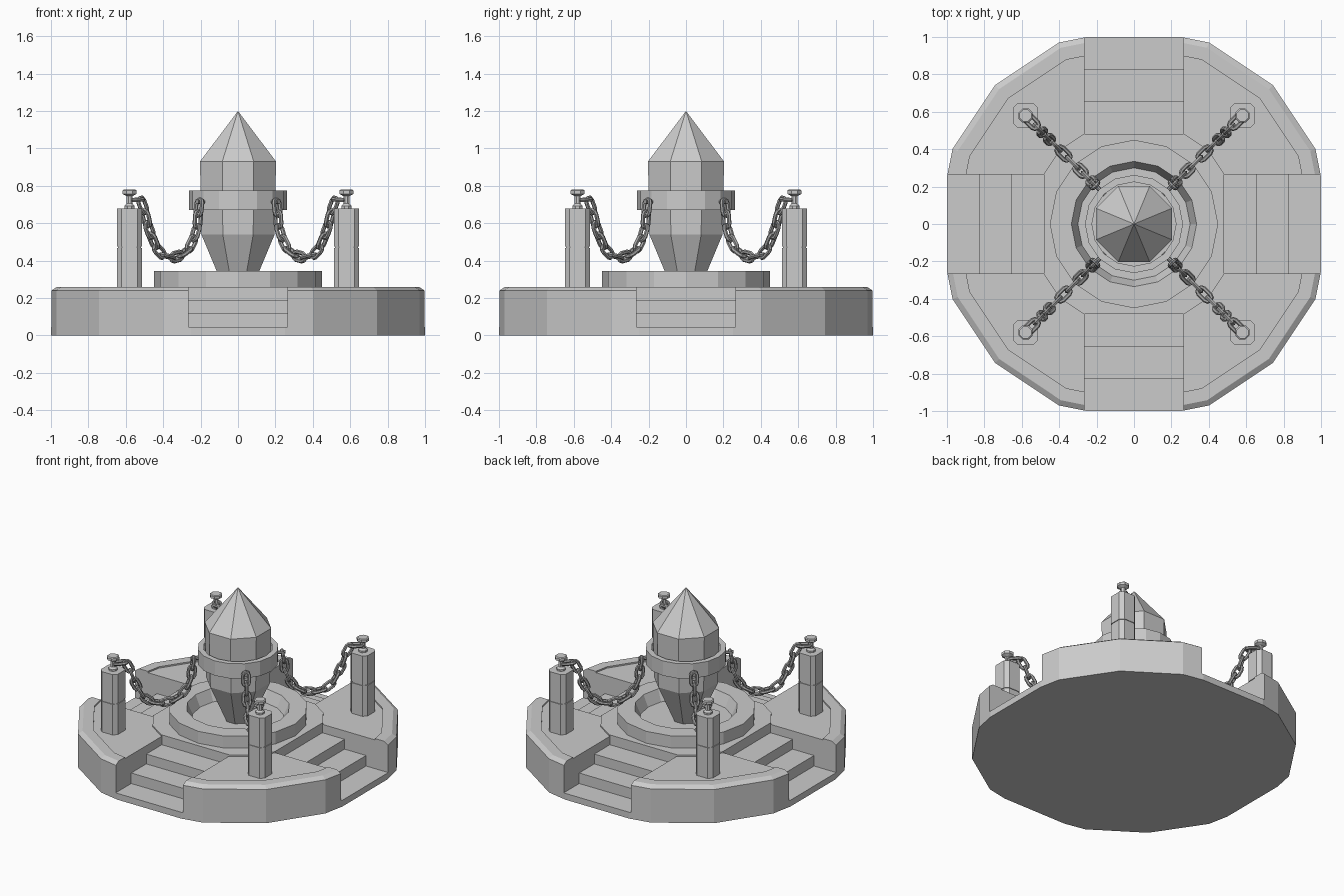
import bpy
import bmesh
from math import cos, sin, pi, radians
from mathutils import Matrix, Vector

cube = bpy.data.objects.get("Cube")
if cube:
    bpy.data.objects.remove(cube, do_unlink=True)


def material(name, value):
    mat = bpy.data.materials.new(name)
    mat.use_nodes = True
    colour = (value, value, value, 1)
    mat.diffuse_color = colour
    mat.node_tree.nodes["Principled BSDF"].inputs["Base Color"].default_value = colour
    return mat


stone = material("grey stone", 0.6)
iron = material("grey iron", 0.37)


def finish(name, bm, mat):
    """Make an object whose faces all point outward."""
    bmesh.ops.recalc_face_normals(bm, faces=bm.faces)
    if bm.calc_volume(signed=True) < 0:
        bmesh.ops.reverse_faces(bm, faces=bm.faces)
    mesh = bpy.data.meshes.new(name)
    bm.to_mesh(mesh)
    bm.free()
    mesh.materials.append(mat)
    obj = bpy.data.objects.new(name, mesh)
    bpy.context.collection.objects.link(obj)
    return obj


def lathe(bm, profile, sides, turn=0.0, origin=(0, 0), closed=False):
    """Spin (radius, height) points into rings; radius 0 makes a pole."""
    rings = []
    for r, z in profile:
        count = sides if r else 1
        rings.append([bm.verts.new((origin[0] + r * cos(turn + 2 * pi * i / sides),
                                    origin[1] + r * sin(turn + 2 * pi * i / sides), z))
                      for i in range(count)])
    pairs = list(zip(rings, rings[1:]))
    if closed:
        pairs.append((rings[-1], rings[0]))
    for a, b in pairs:
        for i in range(sides):
            j = (i + 1) % sides
            if len(a) == 1:
                bm.faces.new((a[0], b[j], b[i]))
            elif len(b) == 1:
                bm.faces.new((a[i], a[j], b[0]))
            else:
                bm.faces.new((a[i], a[j], b[j], b[i]))


# Platform with raised rim, sunken floor, central plinth and bowl
bm = bmesh.new()
lathe(bm, [(0, 0), (1.05, 0), (1.05, 0.24), (1.02, 0.26), (0.95, 0.26), (0.95, 0.25),
           (0.56, 0.25), (0.56, 0.26), (0.45, 0.26), (0.45, 0.345), (0.335, 0.345),
           (0.3, 0.265), (0, 0.265)], 16)
platform = finish("platform", bm, stone)

# Four stairways cut into the platform
steps = [(1, -0.1), (1, 0.045), (0.825, 0.045), (0.825, 0.12), (0.655, 0.12),
         (0.655, 0.19), (0.48, 0.19), (0.48, 0.3), (1.2, 0.3), (1.2, -0.1)]
bm = bmesh.new()
ends = [[bm.verts.new((x, y, z)) for y, z in steps] for x in (-0.265, 0.265)]
for end in ends:
    bm.faces.new(end)
for i in range(len(steps)):
    bm.faces.new((ends[0][i - 1], ends[0][i], ends[1][i], ends[1][i - 1]))
cutter = finish("stair_cutter", bm, stone)
cutter.hide_render = True
bpy.context.view_layer.objects.active = platform
for k in range(4):
    cutter.rotation_euler.z = k * pi / 2
    bpy.context.view_layer.update()
    cut = platform.modifiers.new("stairs", "BOOLEAN")
    cut.operation, cut.solver, cut.object = "DIFFERENCE", "EXACT", cutter
    bpy.ops.object.modifier_apply(modifier=cut.name)
bpy.data.objects.remove(cutter, do_unlink=True)

# Pointed crystal standing in the bowl
bm = bmesh.new()
lathe(bm, [(0, 0.26), (0.085, 0.26), (0.212, 0.54), (0.22, 0.93), (0, 1.2)], 8, pi / 8)
finish("crystal", bm, stone)

# Open collar around the crystal
bm = bmesh.new()
lathe(bm, [(0.225, 0.67), (0.262, 0.67), (0.262, 0.775), (0.225, 0.775)], 16, closed=True)
finish("collar", bm, stone)


def post(bm, x, y):
    """Chamfered square column with a fine joint halfway up."""
    outline = [(0.067, 0.042), (0.042, 0.067), (-0.042, 0.067), (-0.067, 0.042),
               (-0.067, -0.042), (-0.042, -0.067), (0.042, -0.067), (0.067, -0.042)]
    levels = [(0.23, 1), (0.468, 1), (0.468, 0.93), (0.476, 0.93), (0.476, 1), (0.68, 1)]
    rings = [[bm.verts.new((x + a * s, y + b * s, z)) for a, b in outline] for z, s in levels]
    for low, high in zip(rings, rings[1:]):
        for i in range(8):
            j = (i + 1) % 8
            bm.faces.new((low[i], low[j], high[j], high[i]))
    bm.faces.new(rings[0])
    bm.faces.new(rings[-1])


def tube(bm, points, radius, normal, sides=6):
    """Sweep a round wire around a closed flat loop."""
    rings = []
    for i, p in enumerate(points):
        along = (points[(i + 1) % len(points)] - points[i - 1]).normalized()
        out = along.cross(normal)
        rings.append([bm.verts.new(p + radius * (cos(2 * pi * k / sides) * out
                                                 + sin(2 * pi * k / sides) * normal))
                      for k in range(sides)])
    for i, ring in enumerate(rings):
        nxt = rings[(i + 1) % len(rings)]
        for k in range(sides):
            m = (k + 1) % sides
            bm.faces.new((ring[k], ring[m], nxt[m], nxt[k]))


def link(bm, centre, along, across, normal, straight=0.024, bend=0.022, wire=0.0115):
    points = []
    for i in range(10):
        angle = -pi / 2 + pi * (i % 5) / 4 + (pi if i > 4 else 0)
        shift = straight if i < 5 else -straight
        points.append(centre + along * (shift + bend * cos(angle)) + across * bend * sin(angle))
    tube(bm, points, wire, normal)


# Sagging chain path as (distance from centre, height)
sag = [(0.81, 0.725), (0.73, 0.71), (0.67, 0.565), (0.595, 0.45), (0.48, 0.42),
       (0.375, 0.465), (0.315, 0.565), (0.3, 0.66), (0.29, 0.72)]


def sample_path(controls, count):
    """Evenly spaced positions and directions along the path."""
    pts = [Vector((r, 0, z)) for r, z in controls]
    pts = [pts[0] * 2 - pts[1]] + pts + [pts[-1] * 2 - pts[-2]]
    fine = []
    for a, b, c, d in zip(pts, pts[1:], pts[2:], pts[3:]):
        for i in range(20):
            t = i / 20
            fine.append(0.5 * (2 * b + (c - a) * t + (2 * a - 5 * b + 4 * c - d) * t * t
                               + (3 * b - a - 3 * c + d) * t ** 3))
    lengths = [0.0]
    for a, b in zip(fine, fine[1:]):
        lengths.append(lengths[-1] + (b - a).length)
    for k in range(count):
        goal = lengths[-1] * (k + 0.5) / count
        i = next(n for n, s in enumerate(lengths) if s >= goal)
        yield fine[i], (fine[i + 1] - fine[i - 1]).normalized()


corners = [("back_left", 45), ("back_right", 135), ("front_right", 225), ("front_left", 315)]
for corner, degrees in corners:
    turn = Matrix.Rotation(radians(degrees), 4, "Z")
    x, y = 0.82 * cos(radians(degrees)), 0.82 * sin(radians(degrees))

    bm = bmesh.new()
    post(bm, x, y)
    finish(corner + "_post", bm, stone)

    # Finial on top of the post
    bm = bmesh.new()
    lathe(bm, [(0, 0.675), (0.03, 0.675), (0.03, 0.692), (0.018, 0.705), (0.018, 0.745),
               (0.041, 0.757), (0.041, 0.775), (0.034, 0.78), (0, 0.78)], 8, pi / 8, (x, y))
    finish(corner + "_finial", bm, stone)

    # Chain of alternating links, the first looped on the finial stem
    bm = bmesh.new()
    side = Vector((0, 1, 0))
    for k, (p, along) in enumerate(sample_path(sag, 13)):
        up = along.cross(side)
        if k % 2:
            link(bm, p, along, up, side)
        else:
            link(bm, p, along, side, up)
    bm.transform(turn)
    finish(corner + "_chain", bm, iron)

    # Peg holding the chain on the collar
    bm = bmesh.new()
    bmesh.ops.create_cone(bm, cap_ends=True, segments=8, radius1=0.012, radius2=0.012, depth=0.09,
                          matrix=Matrix.Translation((0.265, 0, 0.715)) @ Matrix.Rotation(pi / 2, 4, "Y"))
    bm.transform(turn)
    finish(corner + "_peg", bm, iron)
